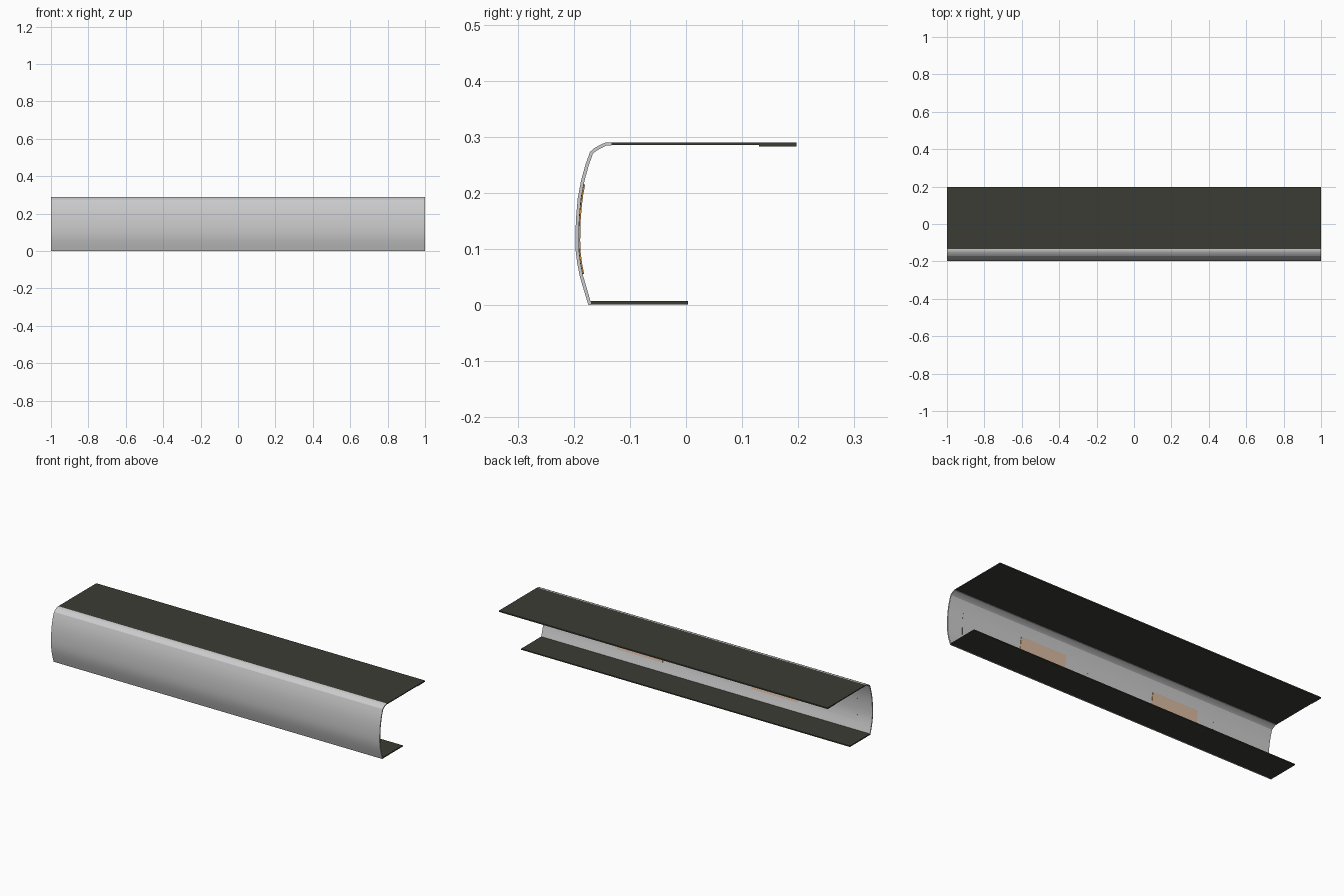
import bpy, bmesh, math
from mathutils import Vector

if "Cube" in bpy.data.objects:
    bpy.data.objects.remove(bpy.data.objects["Cube"], do_unlink=True)


def material(name, colour):
    m = bpy.data.materials.new(name)
    m.use_nodes = True
    m.diffuse_color = (*colour, 1)
    m.node_tree.nodes["Principled BSDF"].inputs["Base Color"].default_value = (*colour, 1)
    return m


GREY = material("light grey", (0.6, 0.6, 0.61))
DARK = material("dark olive", (0.045, 0.045, 0.035))
TAN = material("tan", (0.69, 0.49, 0.36))
ORANGE = material("orange", (0.65, 0.32, 0.07))
BLACK = material("black brown", (0.03, 0.025, 0.015))

WALL = 0.006
# Outer wall line as (y, z), from the floor up to the roof
OUTER = [Vector(p) for p in (
    (-.174, 0), (-.181, .023), (-.189, .05), (-.194, .075), (-.197, .1),
    (-.197, .13), (-.196, .155), (-.193, .19), (-.187, .222), (-.179, .251),
    (-.171, .273), (-.163, .280), (-.152, .286), (-.143, .290), (-.133, .290))]


def offset(line, d):
    """Shift a (y, z) line sideways, towards the inside of the shell."""
    out = []
    for i, p in enumerate(line):
        t = (line[min(i + 1, len(line) - 1)] - line[max(i - 1, 0)]).normalized()
        out.append(p + Vector((t.y, -t.x)) * d)
    return out


def extrude_band(name, outer, inner, x0, x1, mats):
    """Solid band between two (y, z) lines, running along x."""
    bm = bmesh.new()
    rows = [[bm.verts.new((x, p.x, p.y)) for p in line]
            for x in (x0, x1) for line in (outer, inner)]
    o0, i0, o1, i1 = rows
    for k in range(len(outer) - 1):
        for a, b in ((o0, o1), (o1, i1), (i1, i0), (i0, o0)):
            f = bm.faces.new((a[k], b[k], b[k + 1], a[k + 1]))
            # Narrow sides take the rim colour
            f.material_index = len(mats) - 1 if (a, b) in ((o1, i1), (i0, o0)) else 0
    for k in (0, -1):
        f = bm.faces.new((o0[k], o1[k], i1[k], i0[k]))
        f.material_index = len(mats) - 1
    bmesh.ops.recalc_face_normals(bm, faces=bm.faces)
    me = bpy.data.meshes.new(name)
    bm.to_mesh(me)
    bm.free()
    for m in mats:
        me.materials.append(m)
    ob = bpy.data.objects.new(name, me)
    bpy.context.collection.objects.link(ob)
    bpy.ops.object.select_all(action='DESELECT')
    ob.select_set(True)
    bpy.context.view_layer.objects.active = ob
    bpy.ops.object.shade_smooth_by_angle(angle=math.radians(25))
    return ob


def plate(name, y0, y1, z0, z1):
    low, high = ([Vector((y, z)) for y in (y0, y1)] for z in (z0, z1))
    return extrude_band(name, low, high, -1, 1, [DARK])


# Curved side wall
inner = offset(OUTER, WALL)
inner[0].y = 0
extrude_band("side_wall", OUTER, inner, -1, 1, [GREY])

# Roof and floor sheets, with a thin lip under the roof's rear edge
plate("roof_sheet", -.134, .197, .285, .29)
plate("roof_rear_lip", .13, .197, .283, .286)
plate("floor_sheet", -.17, .004, .001, .007)


def wall_y(z):
    """Inner wall y at height z."""
    for a, b in zip(inner, inner[1:]):
        if a.y <= z <= b.y:
            return a.x + (b.x - a.x) * (z - a.y) / (b.y - a.y)


# Row of curved panels on the inside of the wall: proud tan ones and flush grey ones
heights = [.055 + .16 * i / 8 for i in range(9)]
for i in range(-2, 3):
    proud = i % 2 == 1
    lift = .0025 if proud else .0003
    back = [Vector((wall_y(z) - .002, z)) for z in heights]
    face = [Vector((wall_y(z) + lift, z)) for z in heights]
    mid = i * .39 if not proud else i * .41
    half = .14 if proud else .13
    extrude_band(f"inner_panel_{i + 3}", back, face, mid - half, mid + half,
                 [TAN, ORANGE] if proud else [GREY, BLACK])
